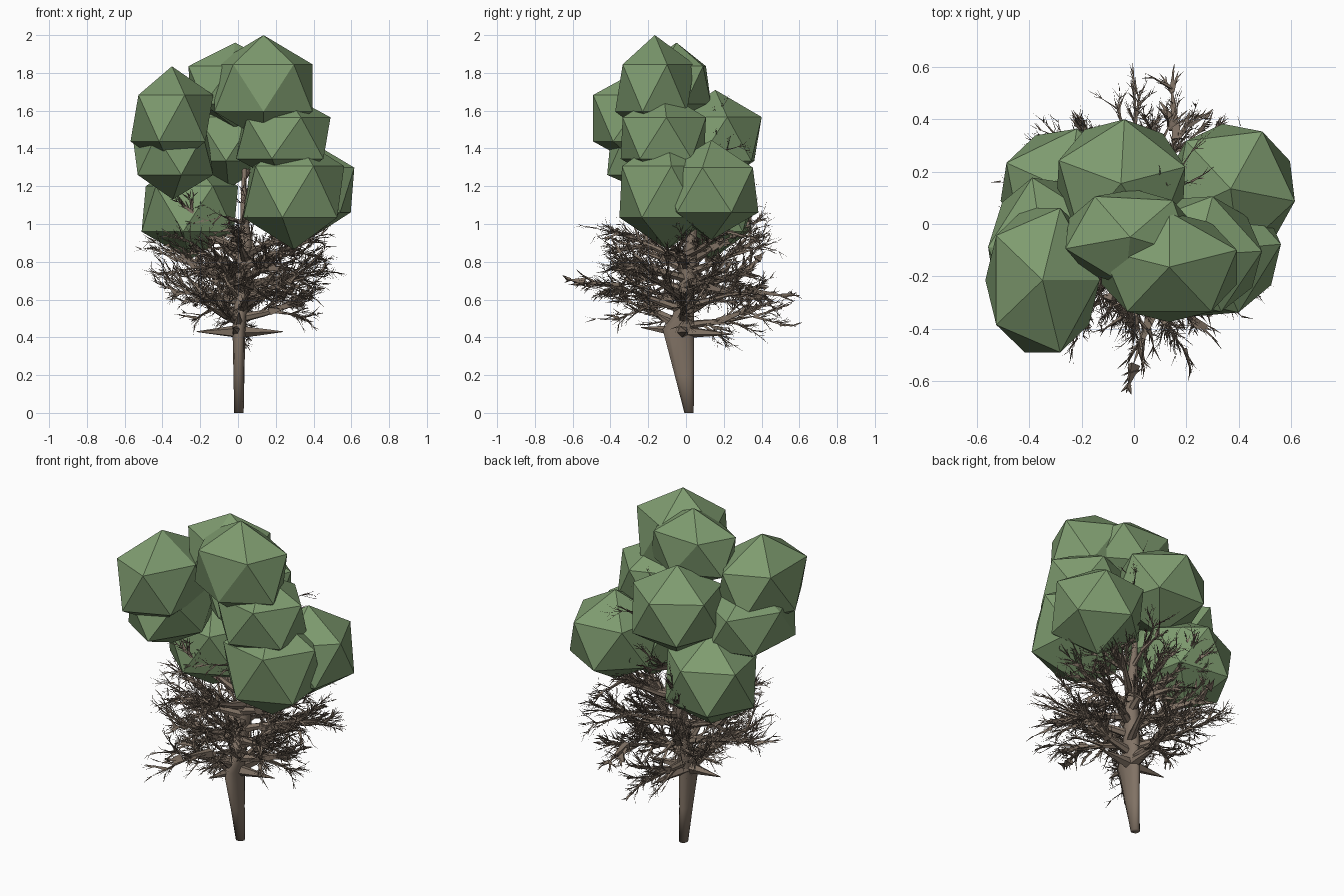
import bpy, bmesh, math, random
from mathutils import Vector, Matrix

random.seed(8)
if "Cube" in bpy.data.objects:
    bpy.data.objects.remove(bpy.data.objects["Cube"])


def material(name, rgb):
    m = bpy.data.materials.new(name)
    m.use_nodes = True
    m.diffuse_color = (*rgb, 1)
    m.node_tree.nodes["Principled BSDF"].inputs["Base Color"].default_value = (*rgb, 1)
    return m


leaf = material("leaf green", (0.21, 0.33, 0.16))
bark = material("bark brown", (0.22, 0.17, 0.13))
red_twig = material("reddish twig", (0.16, 0.06, 0.065))


def finish(name, bm, mats, smooth=False):
    me = bpy.data.meshes.new(name)
    bm.to_mesh(me)
    bm.free()
    for m in mats:
        me.materials.append(m)
    ob = bpy.data.objects.new(name, me)
    bpy.context.collection.objects.link(ob)
    for p in me.polygons:
        p.use_smooth = smooth


def tube(bm, pts, radii, sides, mat=0):
    """Tapering tube through pts; radii are numbers or (x, y) pairs."""
    axis = (pts[-1] - pts[0]).normalized()
    side = axis.orthogonal().normalized() if abs(axis.z) < 0.9 else Vector((1, 0, 0))
    up = axis.cross(side).normalized()
    rings = []
    for p, r in zip(pts, radii):
        rx, ry = r if isinstance(r, tuple) else (r, r)
        rings.append([bm.verts.new(p + side * rx * math.cos(a) + up * ry * math.sin(a))
                      for a in (math.tau * i / sides for i in range(sides))])
    faces = [bm.faces.new(rings[0][::-1]), bm.faces.new(rings[-1])]
    for lo, hi in zip(rings, rings[1:]):
        for i in range(sides):
            j = (i + 1) % sides
            faces.append(bm.faces.new((lo[i], lo[j], hi[j], hi[i])))
    for f in faces:
        f.material_index = mat


def jitter(s):
    return Vector([random.uniform(-s, s) for _ in range(3)])


def branch(bm, start, direction, length, radius, counts, level=0, tip_mat=0):
    """A tapering branch that splits into finer, straighter twigs."""
    steps = (3, 2, 1, 1)[level]
    pts, d = [start], direction.normalized()
    for _ in range(steps):
        d = (d + jitter(0.1) + Vector((0, 0, 0.02))).normalized()
        pts.append(pts[-1] + d * length / steps)
    radii = [radius * (1 - 0.95 * i / steps) for i in range(steps + 1)]
    tube(bm, pts, radii, (6, 4, 3, 3)[level], tip_mat if level == 3 else 0)
    if level == 3:
        return
    for _ in range(counts[level]):
        t = random.uniform(0.15, 1) * steps
        k = min(int(t), steps - 1)
        p = pts[k].lerp(pts[k + 1], t - k)
        seg = (pts[k + 1] - pts[k]).normalized()
        fat = 2.6 if random.random() < 0.12 else 1
        branch(bm, p, seg + jitter(0.68), length * random.uniform(0.38, 0.58),
               radius * 0.4 * fat, counts, level + 1, tip_mat)


# Trunk: a slim foot that widens towards the front at the fork
bm = bmesh.new()
trunk = [(0.005, 0.016, 0, 0.025, 0.026), (0.005, -0.009, 0.2, 0.029, 0.054),
         (0.005, -0.04, 0.44, 0.034, 0.088), (0.01, -0.015, 0.51, 0.036, 0.06),
         (0.02, 0.005, 0.66, 0.042, 0.045), (0.04, 0.03, 0.9, 0.032, 0.032),
         (0.03, 0.04, 1.1, 0.016, 0.016), (0.04, 0.06, 1.6, 0.006, 0.006)]
tube(bm, [Vector(t[:3]) for t in trunk], [t[3:] for t in trunk], 10)
finish("trunk", bm, [bark], True)

# Bare limbs spiralling up the trunk
bm = bmesh.new()
count = 20
for i in range(count):
    f = i / (count - 1)
    a = i * 2.4 + 1.6
    d = Vector((math.cos(a), math.sin(a), 0.2 + 0.15 * f))
    p = Vector((0.01 + 0.03 * f, 0.03 * f - 0.02, 0.46 + 0.4 * f))
    branch(bm, p, d, 0.4 - 0.04 * f, 0.026, (9, 7, 4))
# Short level stubs at the fork, and the pointed front flare
for a, length, rise in ((0.1, 0.24, 0), (1.4, 0.27, -0.05), (3.1, 0.22, 0), (4.6, 0.22, 0.1),
                        (4.75, 0.15, 0.7)):
    d = Vector((math.cos(a), math.sin(a), rise))
    p = Vector((0, -0.02, 0.43))
    tube(bm, [p, p + d * length], [0.036, 0.002], 5)
# Sparse upper limbs inside the crown, with reddish twigs poking through
for p, d, length in (((0.04, 0.04, 1.0), (-0.7, -0.25, 0.3), 0.28),
                     ((0.04, 0.04, 1.0), (0.1, 0.6, 0.5), 0.3),
                     ((0.04, 0.05, 1.15), (0.4, 0.5, 0.8), 0.33),
                     ((0.04, 0.05, 1.25), (0.2, 0.4, 0.9), 0.3),
                     ((0.03, 0.03, 1.0), (0.1, -0.5, 0.5), 0.22)):
    branch(bm, Vector(p), Vector(d), length, 0.014, (6, 4, 3), 0, 1)
finish("branches", bm, [bark, red_twig])

# Faceted foliage clumps: centre, then half sizes, then turn
clumps = {
    "crown_front": (0.135, -0.165, 1.72, 0.305, 0.235, 0.28, 18),
    "crown_back": (-0.015, -0.05, 1.735, 0.285, 0.205, 0.225, 50),
    "right_high": (-0.35, -0.215, 1.56, 0.245, 0.325, 0.275, 0),
    "right_middle": (-0.345, -0.12, 1.365, 0.24, 0.34, 0.235, 30),
    "right_low": (-0.255, 0.13, 1.08, 0.29, 0.265, 0.27, 10),
    "left_high": (0.24, -0.12, 1.455, 0.28, 0.26, 0.245, 76),
    "left_low_front": (0.295, -0.1, 1.17, 0.3, 0.29, 0.305, 5),
    "left_low_back": (0.37, 0.135, 1.18, 0.28, 0.28, 0.265, 61),
    "back_middle": (-0.05, 0.155, 1.45, 0.285, 0.275, 0.26, 15),
}
for name, (x, y, z, rx, ry, rz, turn) in clumps.items():
    bm = bmesh.new()
    bmesh.ops.create_icosphere(bm, subdivisions=1, radius=1)
    bm.transform(Matrix.Translation((x, y, z)) @ Matrix.Diagonal((rx, ry, rz, 1))
                 @ Matrix.Rotation(math.radians(turn), 4, "Z"))
    finish("foliage_" + name, bm, [leaf])
